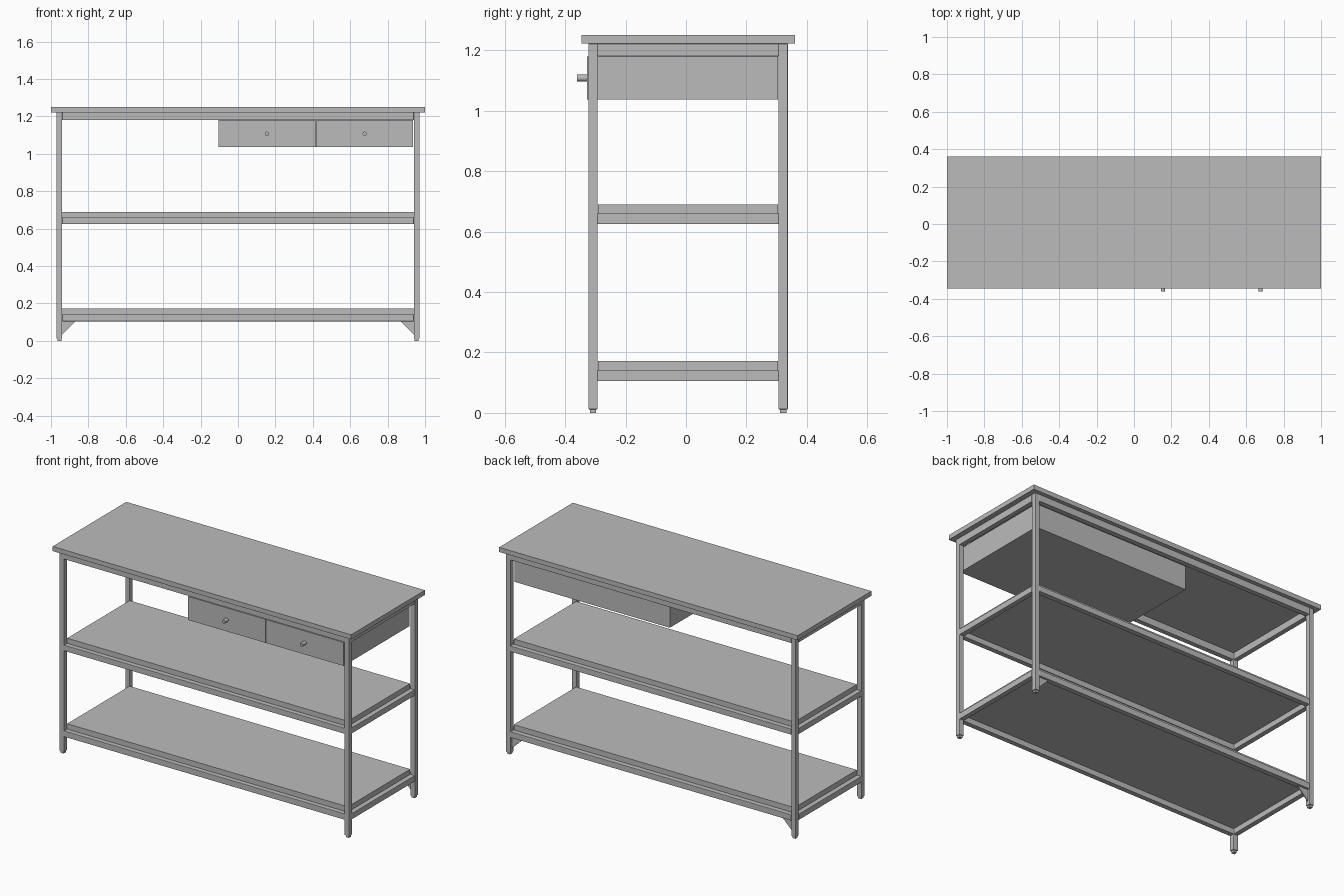
import bpy, bmesh, math

if "Cube" in bpy.data.objects:
    bpy.data.objects.remove(bpy.data.objects["Cube"])

steel = bpy.data.materials.new("grey_steel")
steel.diffuse_color = (0.5, 0.5, 0.5, 1)
steel.use_nodes = True
steel.node_tree.nodes["Principled BSDF"].inputs["Base Color"].default_value = steel.diffuse_color


def finish(name, bm, bevel=0):
    me = bpy.data.meshes.new(name)
    bmesh.ops.recalc_face_normals(bm, faces=bm.faces)
    bm.to_mesh(me)
    bm.free()
    me.materials.append(steel)
    ob = bpy.data.objects.new(name, me)
    bpy.context.collection.objects.link(ob)
    if bevel:
        mod = ob.modifiers.new("soft_edges", "BEVEL")
        mod.width = bevel
        mod.segments = 2
    return ob


def box(name, x, y, z, bevel=0):
    """Box from (min, max) ranges on each axis."""
    bm = bmesh.new()
    bmesh.ops.create_cube(bm, size=1)
    for v in bm.verts:
        v.co = [r[0] if c < 0 else r[1] for c, r in zip(v.co, (x, y, z))]
    return finish(name, bm, bevel)


def prism(name, pts, y0, y1):
    """Outline in x-z extruded along y."""
    bm = bmesh.new()
    face = bm.faces.new([bm.verts.new((px, y0, pz)) for px, pz in pts])
    ext = bmesh.ops.extrude_face_region(bm, geom=[face])
    for v in ext["geom"]:
        if isinstance(v, bmesh.types.BMVert):
            v.co.y = y1
    return finish(name, bm)


XI, XO = 0.94, 0.97                      # inner and outer leg faces
FRONT, BACK = (-0.323, -0.293), (0.306, 0.337)

# Worktop
box("worktop", (-1, 1), (-0.346, 0.36), (1.222, 1.25))

# Legs, feet and rear corner gussets
for side, s in (("left", -1), ("right", 1)):
    xr = tuple(sorted((s * XI, s * XO)))
    for end, yr in (("front", FRONT), ("back", BACK)):
        box(f"{side}_{end}_leg", xr, yr, (0.012, 1.222), 0.002)
        box(f"{side}_{end}_foot", (xr[0] + 0.005, xr[1] - 0.005),
            (yr[0] + 0.005, yr[1] - 0.005), (0, 0.014))
    prism(f"{side}_gusset",
          [(s * XI, 0.106), (s * 0.868, 0.106), (s * XI, 0.035)], 0.318, 0.324)

# Rail frames at three levels
for level, z in (("lower", (0.105, 0.141)), ("middle", (0.625, 0.66)),
                 ("upper", (1.18, 1.222))):
    for end, yr in (("front", FRONT), ("back", BACK)):
        box(f"{level}_{end}_rail", (-XI, XI), yr, z, 0.002)
    for side, s in (("left", -1), ("right", 1)):
        box(f"{level}_{side}_rail", tuple(sorted((s * XI, s * XO))),
            (FRONT[1], BACK[0]), z, 0.002)

# Shelf panels
for level, z in (("lower", (0.137, 0.172)), ("middle", (0.657, 0.69))):
    box(f"{level}_shelf", (-XI, XI), (-0.292, 0.305), z)

# Drawer cabinet with two fronts and round knobs
box("drawer_cabinet", (-0.105, 0.936), (-0.293, 0.304), (1.037, 1.181))
for i, x0 in enumerate((-0.105, 0.417), 1):
    box(f"drawer_front_{i}", (x0, x0 + 0.519), (-0.327, -0.292), (1.037, 1.179))
    bm = bmesh.new()
    bmesh.ops.create_cone(bm, cap_ends=True, segments=24, radius1=0.011,
                          radius2=0.011, depth=0.036)
    knob = finish(f"drawer_knob_{i}", bm)
    knob.rotation_euler.x = math.pi / 2
    knob.location = (x0 + 0.26, -0.342, 1.108)
    bpy.context.view_layer.objects.active = knob
    knob.select_set(True)
    bpy.ops.object.shade_smooth_by_angle()
    knob.select_set(False)
